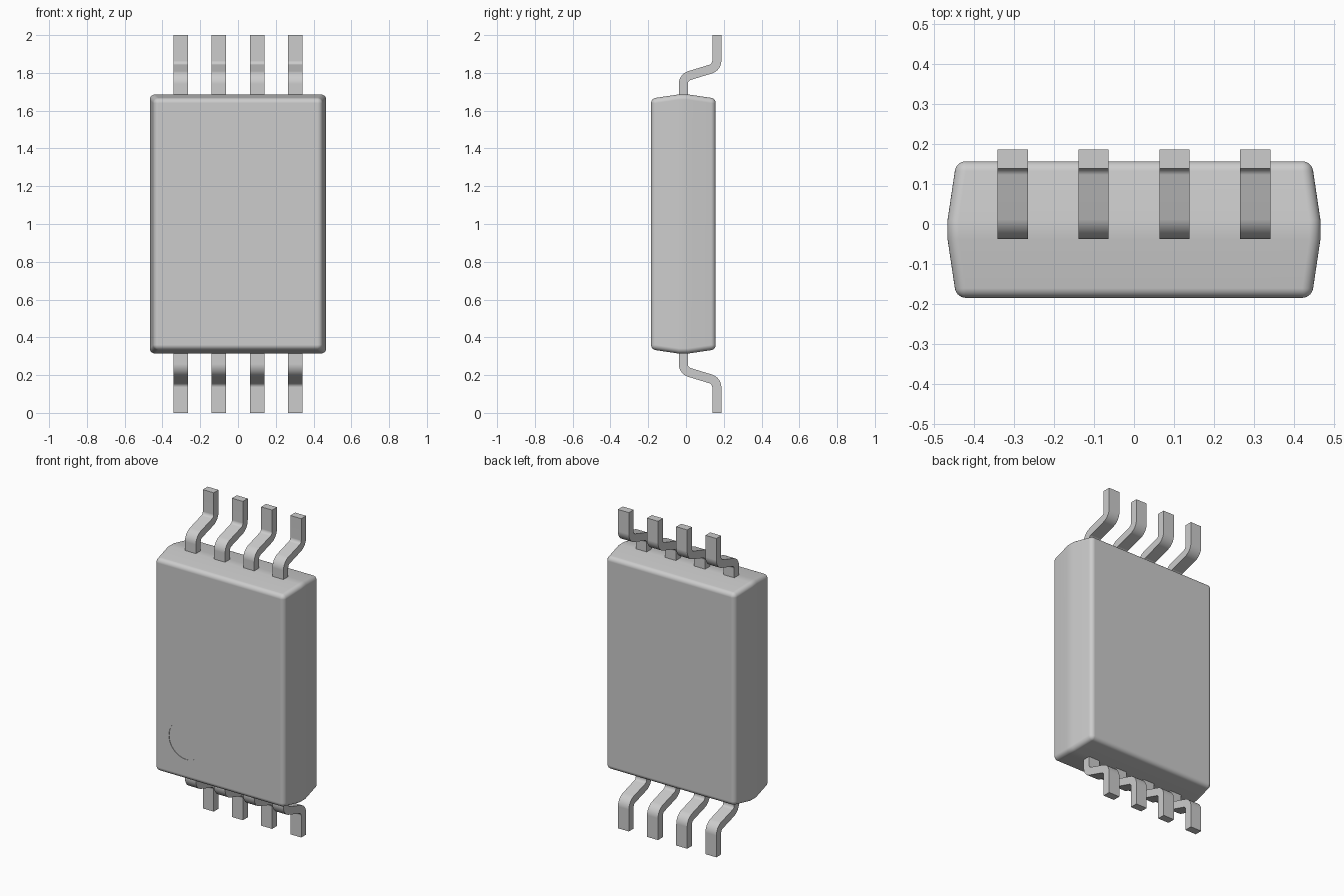
import bpy, bmesh, math
from mathutils import Vector

if "Cube" in bpy.data.objects:
    bpy.data.objects.remove(bpy.data.objects["Cube"])

grey = bpy.data.materials.new("plain grey")
grey.diffuse_color = (0.604, 0.604, 0.604, 1)
grey.use_nodes = True
grey.node_tree.nodes["Principled BSDF"].inputs["Base Color"].default_value = grey.diffuse_color


def finish(name, bm, angle=30):
    bmesh.ops.recalc_face_normals(bm, faces=bm.faces[:])
    me = bpy.data.meshes.new(name)
    bm.to_mesh(me)
    bm.free()
    me.materials.append(grey)
    ob = bpy.data.objects.new(name, me)
    bpy.context.collection.objects.link(ob)
    bpy.ops.object.select_all(action='DESELECT')
    ob.select_set(True)
    bpy.context.view_layer.objects.active = ob
    bpy.ops.object.shade_smooth_by_angle(angle=math.radians(angle))
    return ob


# Package body: rounded rectangles lofted from front to back
MID_Y, HALF_D, LEAD_T = -0.014, 0.171, 0.048
HX, HZ, R = 0.467, 0.686, 0.028


def rim(bm, y, inset):
    hx, hz = HX - inset, HZ - inset
    r = max(0.003, R - max(0, inset - 0.018))
    verts = []
    for k, (sx, sz) in enumerate([(1, 1), (-1, 1), (-1, -1), (1, -1)]):
        for i in range(7):
            a = math.radians(90 * k + 15 * i)
            verts.append(bm.verts.new((sx * (hx - r) + r * math.cos(a), y,
                                       1 + sz * (hz - r) + r * math.sin(a))))
    return verts


half = [(LEAD_T / 2, 0.0)]                      # (distance from mid plane, inset)
for i in range(8):
    a = math.radians(8 + 82 * i / 7)
    half.append((HALF_D - R + R * math.sin(a), 0.018 + R * (1 - math.cos(a))))
profile = [(MID_Y - d, s) for d, s in reversed(half)] + [(MID_Y + d, s) for d, s in half]
bm = bmesh.new()
rings = [rim(bm, y, s) for y, s in profile]
for a, b in zip(rings, rings[1:]):
    for i in range(len(a)):
        j = (i + 1) % len(a)
        bm.faces.new((a[i], a[j], b[j], b[i]))
bm.faces.new(rings[0])
bm.faces.new(rings[-1])
body = finish("package_body", bm)

# Shallow round pin-one recess in the front face
bpy.ops.mesh.primitive_cylinder_add(vertices=64, radius=0.12, depth=0.02,
                                    location=(-0.23, MID_Y - HALF_D - 0.007, 0.58),
                                    rotation=(math.pi / 2, 0, 0))
cutter = bpy.context.object
cutter.name = "pin_one_cutter"
cutter.data.materials.append(grey)
cutter.hide_render = True
cutter.hide_set(True)
cut = body.modifiers.new("pin_one_recess", 'BOOLEAN')
cut.operation = 'DIFFERENCE'
cut.object = cutter
cut.solver = 'EXACT'
flat = body.modifiers.new("flat_face_shading", 'WEIGHTED_NORMAL')
flat.keep_sharp = True


# Leads: filleted S-bend strip in (y, z), extruded along x
def fillet(prev, corner, nxt, r, n=8):
    u, v = (prev - corner).normalized(), (nxt - corner).normalized()
    half_angle = u.angle(v) / 2
    t = r / math.tan(half_angle)
    centre = corner + (u + v).normalized() * (r / math.sin(half_angle))
    s, e = corner + u * t - centre, corner + v * t - centre
    return [centre + s.lerp(e, i / n).normalized() * r for i in range(n + 1)]


pts = [Vector((0, MID_Y, 1.6)), Vector((0, MID_Y, 1.776)),
       Vector((0, 0.163, 1.83)), Vector((0, 0.163, 2.0))]
path = [pts[0]] + fillet(*pts[:3], 0.046) + fillet(*pts[1:], 0.046) + [pts[3]]


def lead(name, x, top):
    bm = bmesh.new()
    sections = []
    for i, p in enumerate(path):
        d = (path[min(i + 1, len(path) - 1)] - path[max(i - 1, 0)]).normalized()
        n = Vector((0, -d.z, d.y)) * LEAD_T / 2
        sec = []
        for q, w in ((p + n, -1), (p - n, -1), (p - n, 1), (p + n, 1)):
            sec.append(bm.verts.new((x + w * 0.038, q.y, q.z if top else 2 - q.z)))
        sections.append(sec)
    for a, b in zip(sections, sections[1:]):
        for i in range(4):
            j = (i + 1) % 4
            bm.faces.new((a[i], a[j], b[j], b[i]))
    bm.faces.new(sections[0])
    bm.faces.new(sections[-1])
    ob = finish(name, bm)
    ob.modifiers.new("flat_face_shading", 'WEIGHTED_NORMAL').keep_sharp = True


for k in range(4):
    x = (k - 1.5) * 0.2025
    lead(f"upper_lead_{k + 1}", x, True)
    lead(f"lower_lead_{k + 1}", x, False)
